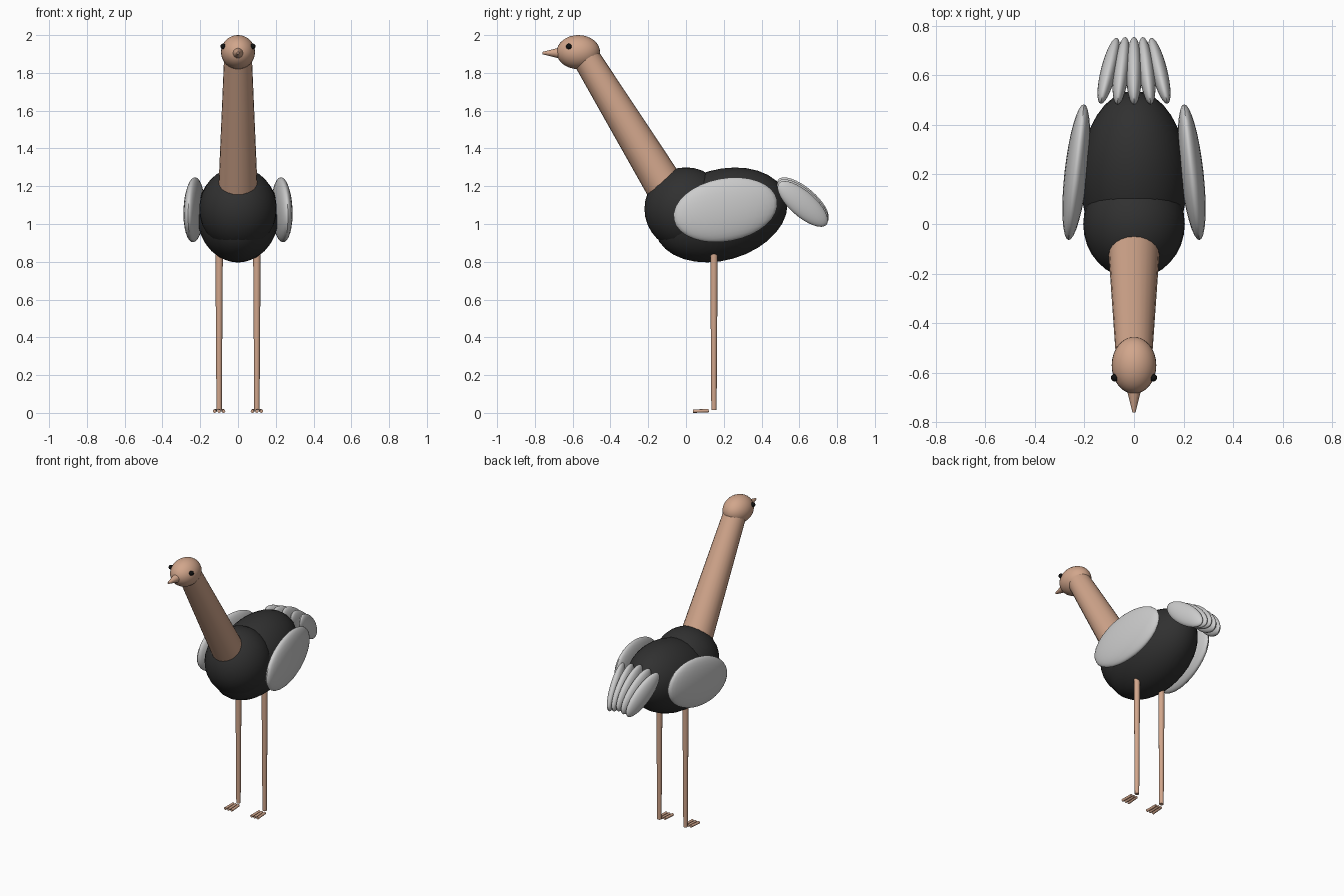
import bpy
from math import radians
from mathutils import Vector

if "Cube" in bpy.data.objects:
    bpy.data.objects.remove(bpy.data.objects["Cube"])


def material(name, rgb):
    m = bpy.data.materials.new(name)
    m.diffuse_color = (*rgb, 1)
    m.use_nodes = True
    m.node_tree.nodes["Principled BSDF"].inputs["Base Color"].default_value = m.diffuse_color
    return m


SKIN = material("skin", (0.64, 0.38, 0.26))
BLACK = material("black_plumage", (0.03, 0.03, 0.03))
EYE = material("eye_black", (0.005, 0.005, 0.005))


def finish(name, mat):
    ob = bpy.context.object
    ob.name = name
    if mat:
        ob.data.materials.append(mat)
    bpy.ops.object.shade_smooth_by_angle(angle=radians(40))
    return ob


def ellipsoid(name, loc, radii, mat=None, pitch=0, yaw=0):
    """Stretched sphere; positive pitch lifts the +y end."""
    bpy.ops.mesh.primitive_uv_sphere_add(
        segments=32, ring_count=16, location=loc,
        rotation=(radians(pitch), 0, radians(yaw)))
    bpy.context.object.scale = radii
    bpy.ops.object.transform_apply(location=False, rotation=False, scale=True)
    return finish(name, mat)


def taper(name, start, end, r1, r2, mat, sides=24):
    """Tapered cylinder between two points."""
    a, b = Vector(start), Vector(end)
    d = b - a
    bpy.ops.mesh.primitive_cone_add(
        vertices=sides, radius1=r1, radius2=r2, depth=d.length,
        location=(a + b) / 2, rotation=d.to_track_quat('Z', 'Y').to_euler())
    return finish(name, mat)


# Body and chest
ellipsoid("body", (0, 0.185, 1.048), (0.217, 0.36, 0.24), BLACK, pitch=16)
ellipsoid("chest", (0, 0, 1.08), (0.205, 0.22, 0.22), BLACK)

# Neck, head and beak
taper("neck", (0, -0.10, 1.18), (0, -0.54, 1.898), 0.104, 0.073, SKIN)
ellipsoid("head", (0, -0.57, 1.91), (0.09, 0.115, 0.09), SKIN)
taper("beak", (0, -0.64, 1.905), (0, -0.76, 1.905), 0.036, 0.006, SKIN)

for side, s in (("right", 1), ("left", -1)):
    ellipsoid(f"{side}_eye", (s * 0.078, -0.62, 1.94), (0.015,) * 3, EYE)

    # Wings, toed out towards the front
    ellipsoid(f"{side}_wing", (s * 0.233, 0.209, 1.075), (0.047, 0.28, 0.167),
              pitch=10.5, yaw=s * 6.5)

    # Legs with three toes each
    taper(f"{side}_leg", (s * 0.1, 0.148, 0.015), (s * 0.1, 0.148, 0.88),
          0.014, 0.02, SKIN, 16)
    for i in (-1, 0, 1):
        x = s * 0.1
        taper(f"{side}_toe_{i + 2}", (x + i * 0.02, 0.12, 0.012),
              (x + i * 0.024, 0.037, 0.009), 0.009, 0.009, SKIN, 12)

# Tail feathers drooping backwards, tips drawn together
for i in range(-2, 3):
    ellipsoid(f"tail_feather_{i + 3}", (i * 0.051, 0.618, 1.126 - 0.01 * abs(i)),
              (0.032, 0.17, 0.068), pitch=-40, yaw=i * 7)
